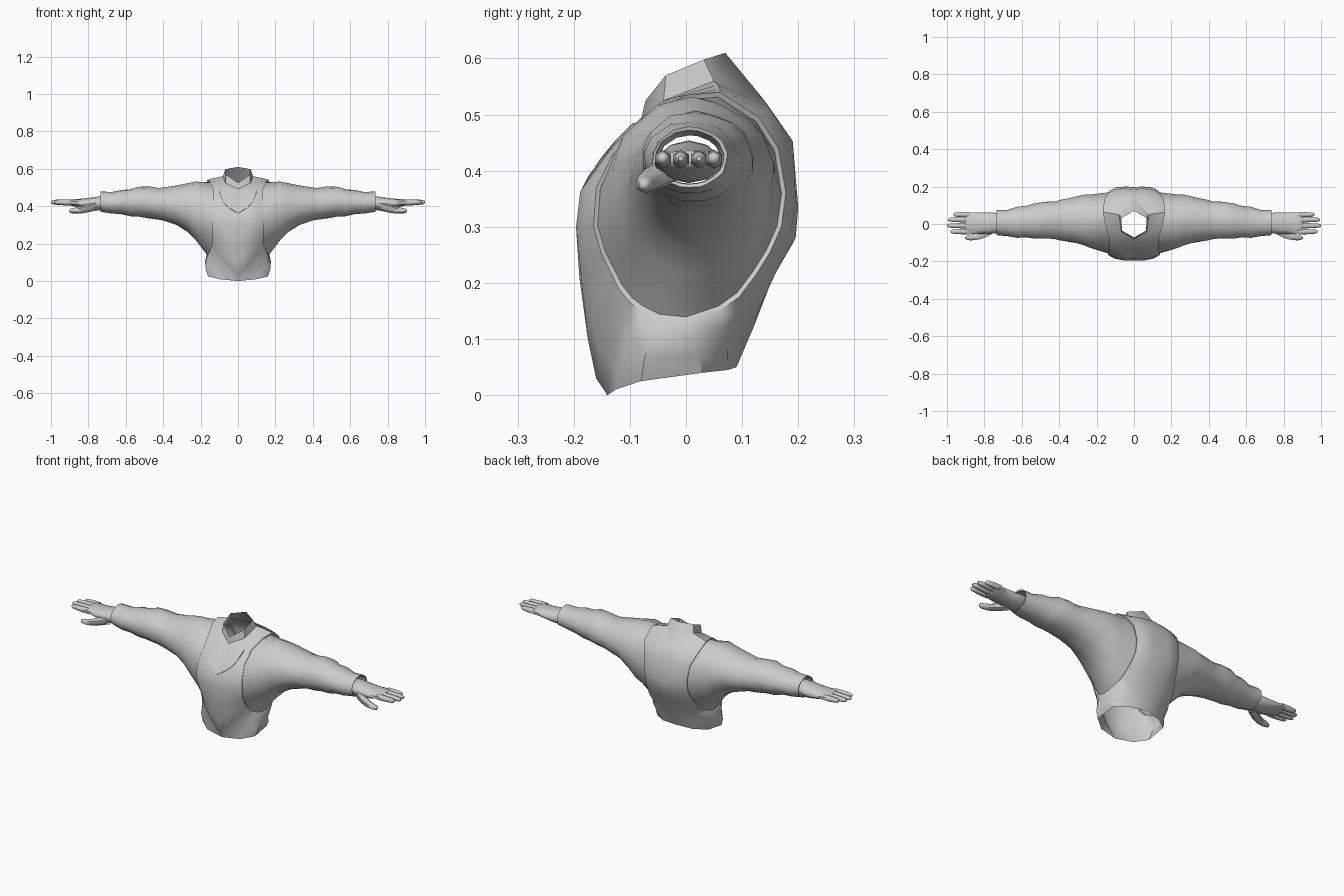
import bpy, bmesh, math, random
from mathutils import Vector
from mathutils.bvhtree import BVHTree

if "Cube" in bpy.data.objects:
    bpy.data.objects.remove(bpy.data.objects["Cube"])

random.seed(4)


def make(name, rings, closed=True, cap=False, centre=None, angle=40):
    """Loft equal-length point rings, face outwards, mirror across x."""
    bm = bmesh.new()
    rows = [[bm.verts.new(p) for p in r] for r in rings]
    n = len(rows[0])
    for a, b in zip(rows, rows[1:]):
        for i in range(n if closed else n - 1):
            j = (i + 1) % n
            bm.faces.new((a[i], a[j], b[j], b[i]))
    if cap:
        bm.faces.new(rows[-1])
    bmesh.ops.remove_doubles(bm, verts=bm.verts[:], dist=1e-5)
    bmesh.ops.recalc_face_normals(bm, faces=bm.faces[:])
    bm.normal_update()
    if centre is None:
        centre = sum((v.co for v in bm.verts), Vector()) / len(bm.verts)
    if sum(f.normal.dot(f.calc_center_median() - Vector(centre)) * f.calc_area() for f in bm.faces) < 0:
        bmesh.ops.reverse_faces(bm, faces=bm.faces[:])
    me = bpy.data.meshes.new(name)
    bm.to_mesh(me)
    bm.free()
    ob = bpy.data.objects.new(name, me)
    bpy.context.collection.objects.link(ob)
    bpy.ops.object.select_all(action='DESELECT')
    ob.select_set(True)
    bpy.context.view_layer.objects.active = ob
    bpy.ops.object.shade_smooth_by_angle(angle=math.radians(angle))
    m = ob.modifiers.new("mirror", 'MIRROR')
    m.merge_threshold = 0.0005
    return ob


def ellipse(x, yc, zc, ry, rz, angles, jitter=0):
    out = []
    for a in angles:
        k = 1 + random.uniform(-jitter, jitter)
        out.append((x, yc + ry * k * math.cos(a), zc + rz * k * math.sin(a)))
    return out


def even(n):
    return [2 * math.pi * (i + 0.5) / n for i in range(n)]


# Vest half: border loop = front centre line, neck, back centre line, waist
border = [(0, -.14, 0), (0, -.16, .03), (0, -.175, .1), (0, -.19, .21), (0, -.195, .3),
          (0, -.185, .36), (0, -.13, .44), (0, -.08, .492), (.068, -.04, .525), (.08, .05, .56),
          (0, .14, .525), (0, .185, .46), (0, .198, .32), (0, .19, .27), (0, .155, .21),
          (0, .12, .12), (0, .09, .05), (.09, .075, .045), (.155, .03, .04),
          (.16, -.08, .025), (.1, -.125, .01)]
armhole = [(.15, -.1, .165), (.14, -.12, .19), (.135, -.135, .22), (.135, -.15, .25),
           (.14, -.165, .3), (.138, -.16, .37), (.13, -.13, .43), (.135, -.07, .495),
           (.155, 0, .535), (.165, .06, .54), (.16, .13, .495), (.14, .165, .44),
           (.13, .178, .36), (.13, .17, .3), (.135, .15, .255), (.145, .125, .215),
           (.155, .095, .175), (.165, .06, .15), (.17, 0, .13), (.165, -.05, .135),
           (.155, -.08, .15)]


def between(t):
    ring = []
    for a, b in zip(border, armhole):
        p = Vector(a).lerp(Vector(b), t)
        k = 1 + 0.3 * t * (1 - t)
        y = max(-.196, min(.2, p.y * k))
        ring.append((p.x * k, y, p.z))
    return ring


hub = Vector((.15, .005, .34))
sleeve_start = [hub + (Vector(p) - hub) * .955 + Vector((-.004, 0, 0)) for p in armhole]
vest = make("vest", [border, between(.35), between(.7), armhole, sleeve_start], centre=(0, 0, .3))

# Collar around the tilted six-sided neck opening
rim = [(0, -.072, .525), (.064, -.036, .57), (.068, .032, .598), (0, .07, .61)]
make("collar", [border[7:11], rim], closed=False, centre=(0, 0, .53), angle=30)

# V-shaped neck facing laid just over the chest
tree = BVHTree.FromPolygons([v.co.copy() for v in vest.data.vertices],
                            [tuple(p.vertices) for p in vest.data.polygons])
rows = []
for z, w in [(.365, .004), (.39, .045), (.42, .078), (.455, .092), (.485, .1)]:
    row = []
    for i in range(5):
        x = w * i / 4
        hit = tree.ray_cast(Vector((x + 1e-4, -1, z)), Vector((0, 1, 0)))[0]
        row.append((x, (hit.y if hit else -.1) - .005, z))
    row.append((w + .002, row[-1][1] + .009, z - .003))
    rows.append(row)
make("neck_facing", rows, closed=False, centre=(0, .1, .3), angle=60)

# Sleeve: from armhole to cuff, then turned inside
angs = [math.atan2(p[2] - .34, p[1] - .005) for p in armhole]
stations = [(.225, .014, .375, .148, .155), (.27, .02, .395, .135, .13), (.33, .02, .406, .12, .106),
            (.4, .02, .412, .107, .089), (.425, .02, .414, .103, .084), (.48, .019, .42, .1, .085),
            (.535, .014, .425, .094, .08), (.575, .012, .418, .084, .073), (.625, .008, .423, .083, .064),
            (.675, .005, .418, .072, .058), (.735, .007, .424, .067, .054)]
rings = [sleeve_start] + [ellipse(*s, angs, .025) for s in stations]
rings += [ellipse(.733, .007, .424, .061, .048, angs), ellipse(.66, .007, .42, .055, .043, angs)]
make("sleeve", rings, angle=50)

# Palm and wrist
palm = [(.69, .005, .42, .046, .034), (.745, .005, .415, .058, .037), (.78, .004, .413, .06, .034),
        (.83, .004, .415, .061, .026), (.87, .005, .418, .06, .02), (.897, .005, .42, .057, .016),
        (.904, .005, .42, .05, .01)]
make("palm", [ellipse(*s, even(10)) for s in palm], cap=True, angle=60)

# Fingers
for name, y, tip in [("index", -.041, .982), ("middle", -.009, 1.0), ("ring", .023, .994), ("little", .05, .965)]:
    base = .88
    L = tip - base
    prof = [(0, .0165), (.35, .0165), (.65, .0145), (.9, .012), (1, .005)]
    make(name + "_finger", [ellipse(base + L * t, y, .42 + .002 * t, r, r, even(6)) for t, r in prof],
         cap=True, angle=60)

# Thumb
thumb = [(.76, -.03, .402, .028, .026), (.8, -.052, .39, .026, .022), (.84, -.068, .38, .02, .019),
         (.875, -.073, .376, .017, .016), (.897, -.074, .375, .011, .011), (.903, -.074, .375, .005, .005)]
make("thumb", [ellipse(*s, even(6)) for s in thumb], cap=True, angle=60)
